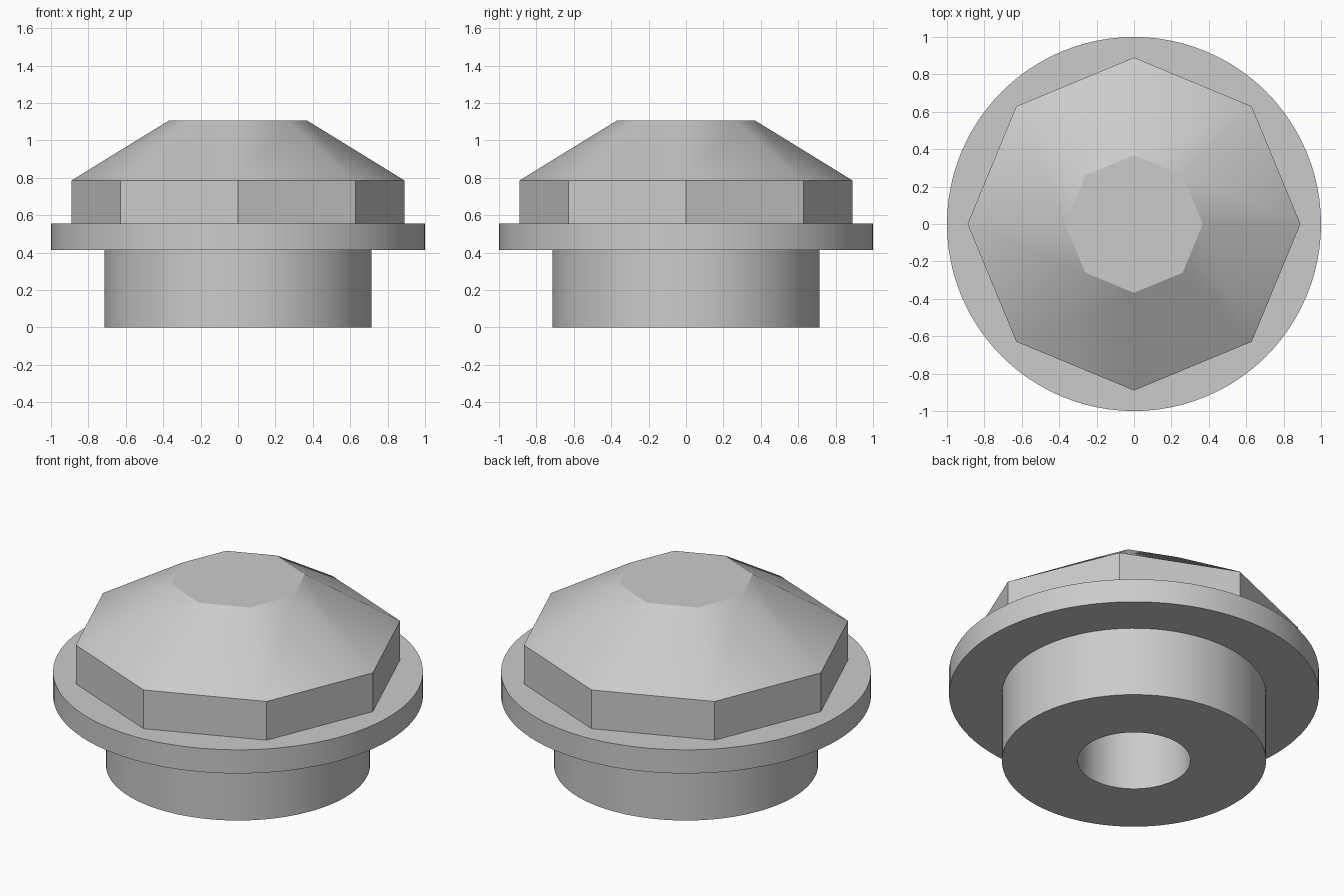
import bpy, bmesh, math

if "Cube" in bpy.data.objects:
    bpy.data.objects.remove(bpy.data.objects["Cube"], do_unlink=True)

grey = bpy.data.materials.new("plain grey")
grey.use_nodes = True
colour = (0.6, 0.6, 0.6, 1)
grey.diffuse_color = colour
grey.node_tree.nodes["Principled BSDF"].inputs["Base Color"].default_value = colour


def lathe(name, profile, sides):
    """Turn (radius, z) points into a solid with capped ends."""
    bm = bmesh.new()
    angles = [math.tau * i / sides for i in range(sides)]
    rings = [[bm.verts.new((r * math.cos(a), r * math.sin(a), z)) for a in angles]
             for r, z in profile]
    for low, high in zip(rings, rings[1:]):
        for i in range(sides):
            j = (i + 1) % sides
            bm.faces.new((low[i], low[j], high[j], high[i]))
    bm.faces.new(rings[0])
    bm.faces.new(rings[-1])
    bmesh.ops.recalc_face_normals(bm, faces=bm.faces)
    mesh = bpy.data.meshes.new(name)
    bm.to_mesh(mesh)
    bm.free()
    mesh.materials.append(grey)
    obj = bpy.data.objects.new(name, mesh)
    bpy.context.collection.objects.link(obj)
    bpy.ops.object.select_all(action='DESELECT')
    obj.select_set(True)
    bpy.context.view_layer.objects.active = obj
    bpy.ops.object.shade_smooth_by_angle(angle=math.radians(30))
    return obj


flange_top = 0.555

# Round stem with a blind bore, widening into the flange
lathe("stem_and_flange", [(0.305, 0.41), (0.305, 0), (0.714, 0), (0.714, 0.414),
                          (1, 0.414), (1, flange_top)], 96)

# Eight-sided head with a sloped crown and flat top
lathe("octagonal_head", [(0.89, flange_top), (0.89, 0.786), (0.368, 1.107)], 8)
